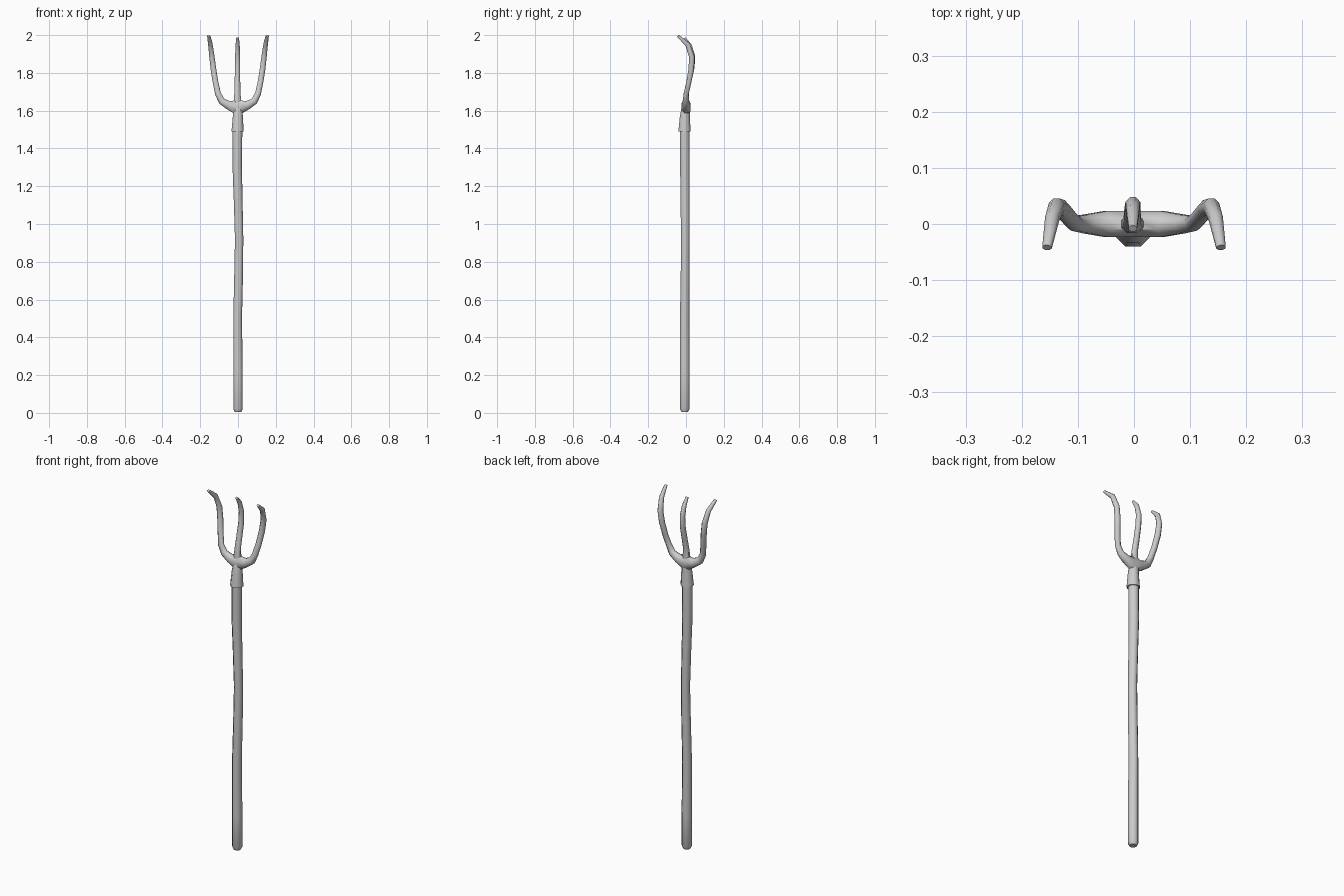
import bpy, bmesh, math
from mathutils import Vector


def sweep(name, path, sides, angle=50):
    """Tube through points (x, y, z, radius_across, radius_deep)."""
    bm = bmesh.new()
    pts = [Vector(p[:3]) for p in path]
    rings = []
    for i, p in enumerate(path):
        d0 = (pts[i] - pts[max(i - 1, 0)]).normalized()
        d1 = (pts[min(i + 1, len(pts) - 1)] - pts[i]).normalized()
        t = (d0 + d1).normalized()
        across = Vector((0, 1, 0)).cross(t).normalized()
        deep = t.cross(across)
        ring = []
        for k in range(sides):
            a = 2 * math.pi * (k + 0.5) / sides
            ring.append(bm.verts.new(pts[i] + across * p[3] * math.cos(a) + deep * p[4] * math.sin(a)))
        rings.append(ring)
    for lo, hi in zip(rings, rings[1:]):
        for k in range(sides):
            j = (k + 1) % sides
            bm.faces.new((lo[k], lo[j], hi[j], hi[k]))
    bm.faces.new(rings[0][::-1])
    bm.faces.new(rings[-1])
    bmesh.ops.recalc_face_normals(bm, faces=bm.faces)
    mesh = bpy.data.meshes.new(name)
    bm.to_mesh(mesh)
    bm.free()
    ob = bpy.data.objects.new(name, mesh)
    bpy.context.collection.objects.link(ob)
    bpy.ops.object.select_all(action='DESELECT')
    ob.select_set(True)
    bpy.context.view_layer.objects.active = ob
    bpy.ops.object.shade_smooth_by_angle(angle=math.radians(angle))
    return ob


# Slightly crooked wooden handle
sweep("handle", [
    (0, -.007, 0.005, .019, .019), (0, -.007, 0.022, .027, .028),
    (0, -.007, 0.20, .027, .028), (-.002, -.007, 0.50, .025, .027),
    (.003, -.005, 0.72, .025, .025), (.006, -.004, 0.92, .024, .024),
    (.001, -.005, 1.12, .025, .026), (-.004, -.006, 1.30, .027, .027),
    (-.003, -.007, 1.50, .028, .028)], 8)

# Socket that holds the handle
sweep("socket", [
    (-.002, -.008, 1.49, .035, .035), (-.001, -.006, 1.565, .029, .029),
    (0, -.003, 1.60, .026, .025), (0, 0, 1.63, .024, .020)], 8)

# Crown and both outer tines as one U-shaped bar, mirrored about x = 0
half = [
    (.050, 0, 1.629, .025, .025), (.086, 0, 1.650, .020, .018),
    (.106, .001, 1.69, .017, .014), (.119, .015, 1.75, .016, .014),
    (.130, .028, 1.82, .016, .016), (.138, .031, 1.885, .015, .016),
    (.146, .009, 1.95, .013, .014), (.155, -.042, 1.996, .009, .007)]
left = [(-p[0],) + p[1:] for p in reversed(half)]
sweep("crown_and_outer_tines", left + [(0, 0, 1.615, .045, .025)] + half, 8)

# Middle tine
sweep("middle_tine", [
    (-.002, 0, 1.61, .024, .020), (-.003, 0, 1.655, .021, .017),
    (-.003, .003, 1.70, .017, .014), (-.003, .017, 1.76, .016, .014),
    (-.002, .031, 1.83, .015, .016), (-.002, .034, 1.89, .014, .015),
    (-.002, .019, 1.945, .012, .013), (-.002, -.008, 1.984, .008, .007)], 8)
